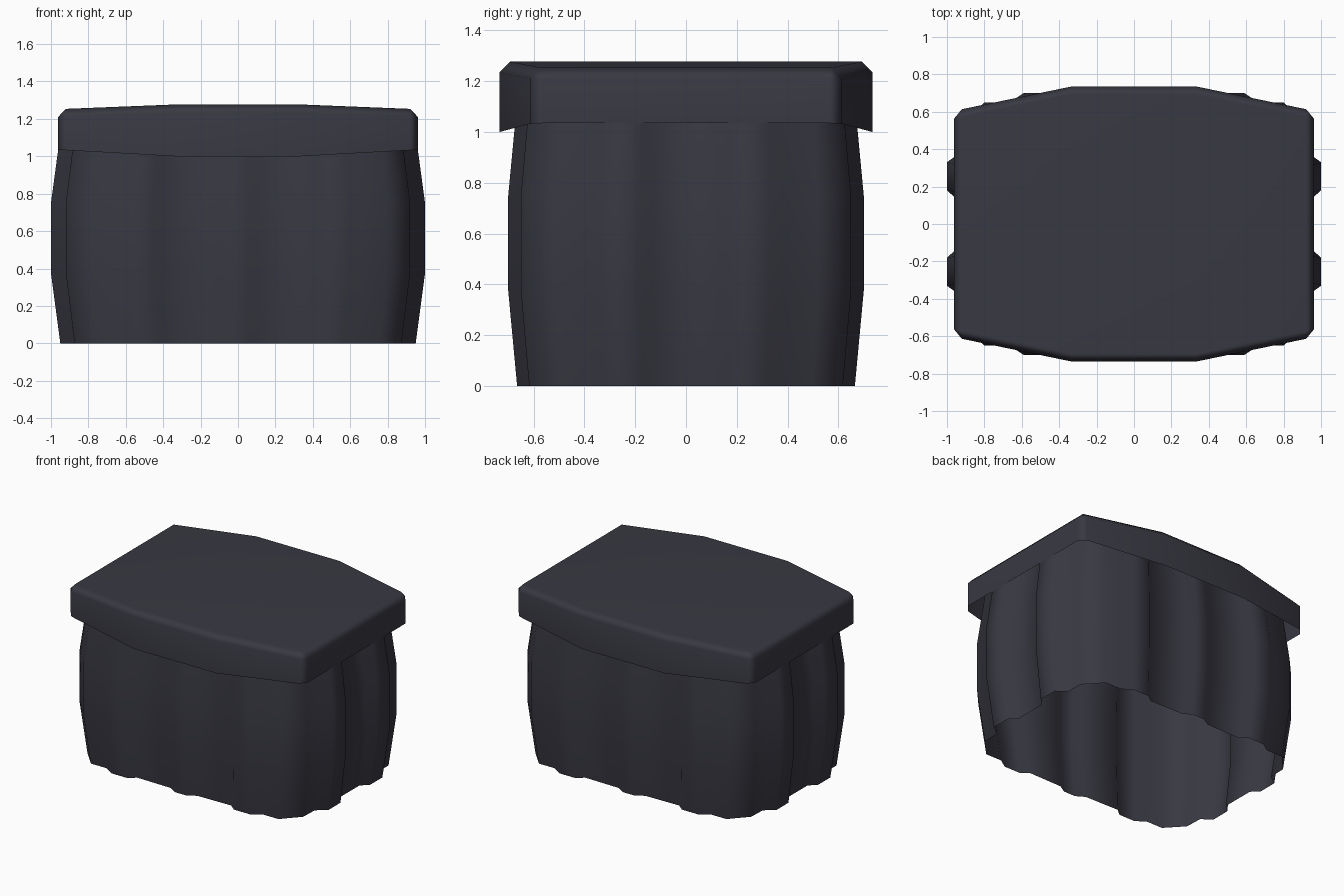
import bpy, bmesh, math

if "Cube" in bpy.data.objects:
    bpy.data.objects.remove(bpy.data.objects["Cube"])

dark = bpy.data.materials.new("dark_fabric")
dark.diffuse_color = (0.04, 0.04, 0.055, 1)
dark.use_nodes = True
dark.node_tree.nodes["Principled BSDF"].inputs["Base Color"].default_value = dark.diffuse_color


def make_object(name, bm):
    bmesh.ops.recalc_face_normals(bm, faces=bm.faces[:])
    for f in bm.faces:
        f.smooth = True
    mesh = bpy.data.meshes.new(name)
    bm.to_mesh(mesh)
    bm.free()
    mesh.materials.append(dark)
    ob = bpy.data.objects.new(name, mesh)
    bpy.context.collection.objects.link(ob)
    return ob


# pleated skirt: quarter outline from back centre to right side, mirrored twice
quarter = [(0.05, 0.70), (0.115, 0.66), (0.40, 0.655), (0.455, 0.70),
           (0.59, 0.70), (0.665, 0.65), (0.80, 0.65), (0.92, 0.52),
           (0.925, 0.385), (1.0, 0.33), (1.0, 0.18), (0.945, 0.13)]
half = quarter + [(x, -y) for x, y in reversed(quarter)]
outline = half + [(-x, y) for x, y in reversed(half)]
levels = [(0, 0.95), (0.375, 1.0), (0.75, 1.0), (1.12, 0.95)]

bm = bmesh.new()
rings = [[bm.verts.new((x * s, y * s, z)) for x, y in outline] for z, s in levels]
n = len(outline)
for a, b in zip(rings, rings[1:]):
    for i in range(n):
        j = (i + 1) % n
        bm.faces.new((a[i], a[j], b[j], b[i]))
make_object("pleated_skirt", bm)

# lid: three-segment slab, thinner and narrower at the ends, open underneath
cols = [(-0.962, 0.605, 1.035, 1.252), (-0.335, 0.735, 1.0, 1.277),
        (0.335, 0.735, 1.0, 1.277), (0.962, 0.605, 1.035, 1.252)]
bm = bmesh.new()
secs = [[bm.verts.new(p) for p in ((x, -y, zb), (x, -y, zt), (x, y, zt), (x, y, zb))]
        for x, y, zb, zt in cols]
for a, b in zip(secs, secs[1:]):
    for i in range(3):
        bm.faces.new((a[i], b[i], b[i + 1], a[i + 1]))
bm.faces.new(secs[0])
bm.faces.new(secs[-1][::-1])
lid = make_object("lid", bm)
bev = lid.modifiers.new("edge_bevel", 'BEVEL')
bev.width = 0.042
bev.segments = 1
bev.limit_method = 'ANGLE'
bev.angle_limit = math.radians(40)
lid.modifiers.new("flat_shading", 'WEIGHTED_NORMAL')
